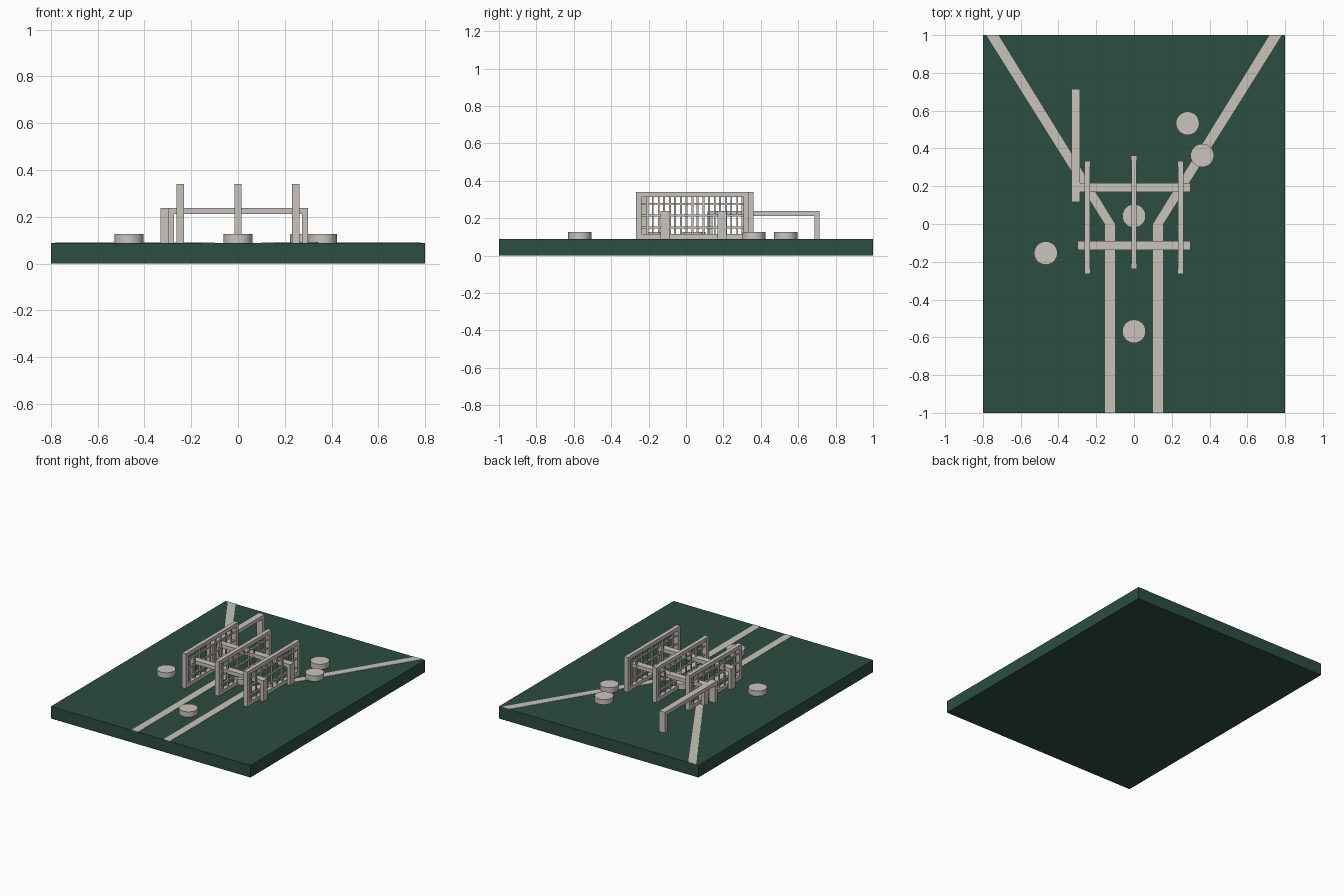
import bpy
import bmesh
from mathutils import Matrix, Vector

cube = bpy.data.objects.get("Cube")
if cube:
    bpy.data.objects.remove(cube, do_unlink=True)


def material(name, rgb):
    mat = bpy.data.materials.new(name)
    mat.use_nodes = True
    mat.diffuse_color = (*rgb, 1)
    mat.node_tree.nodes["Principled BSDF"].inputs["Base Color"].default_value = (*rgb, 1)
    return mat


GREEN = material("dark green", (0.025, 0.075, 0.053))
STONE = material("warm pale grey", (0.60, 0.55, 0.51))
PAINT = material("cream paint", (0.58, 0.55, 0.48))

FLOOR = 0.088


def add_box(bm, x, y, z):
    """Add a box from three (low, high) ranges."""
    size = [hi - lo for lo, hi in (x, y, z)]
    mid = Vector([(lo + hi) / 2 for lo, hi in (x, y, z)])
    bmesh.ops.create_cube(bm, size=1, matrix=Matrix.Translation(mid) @ Matrix.Diagonal((*size, 1)))


def around(c, width):
    return (c - width / 2, c + width / 2)


def finish(name, bm, mat):
    mesh = bpy.data.meshes.new(name)
    bmesh.ops.recalc_face_normals(bm, faces=bm.faces)
    bm.to_mesh(mesh)
    bm.free()
    mesh.materials.append(mat)
    obj = bpy.data.objects.new(name, mesh)
    bpy.context.collection.objects.link(obj)
    return obj


# Ground slab
bm = bmesh.new()
add_box(bm, (-0.8, 0.8), (-1, 1), (0, FLOOR))
finish("ground_slab", bm, GREEN)

# Painted lines: straight lane, then splaying out to the back corners
for side, label in ((1, "left"), (-1, "right")):
    bm = bmesh.new()
    path = ((0.101, 0.154, -1), (0.101, 0.154, 0), (0.718, 0.782, 1))
    rows = [[bm.verts.new((side * x, y, FLOOR + 0.002)) for x in (a, b)] for a, b, y in path]
    faces = [bm.faces.new((p[0], p[1], q[1], q[0])) for p, q in zip(rows, rows[1:])]
    solid = bmesh.ops.extrude_face_region(bm, geom=faces)
    for v in solid["geom"]:
        if isinstance(v, bmesh.types.BMVert):
            v.co.z = FLOOR - 0.001
    finish("painted_line_" + label, bm, PAINT)


# Lattice gates: two posts, two rails and a thin grid
def gate(name, x, y0):
    length, top, post = 0.6, 0.34, 0.027
    y1 = y0 + length
    bm = bmesh.new()
    for lo in (y0, y1 - post):
        add_box(bm, around(x, 0.032), (lo, lo + post), (FLOOR, top))
    for lo in (FLOOR, top - post):
        add_box(bm, around(x, 0.028), (y0 + post, y1 - post), (lo, lo + post))
    for i in range(1, 10):
        add_box(bm, around(x, 0.01), around(y0 + length * i / 10, 0.01), (FLOOR + 0.01, top - 0.01))
    for i in range(1, 4):
        z = FLOOR + (top - FLOOR) * i / 4
        add_box(bm, around(x, 0.012), (y0 + 0.01, y1 - 0.01), around(z, 0.01))
    finish(name, bm, STONE)


gate("left_gate", 0.247, -0.266)
gate("middle_gate", 0, -0.238)
gate("right_gate", -0.247, -0.266)


# Low hurdles: a flat bar on two legs
def hurdle(name, x, y, along_x):
    top, bar = 0.238, 0.027
    bm = bmesh.new()
    add_box(bm, x, y, (top - bar, top))
    span = x if along_x else y
    for leg in ((span[0], span[0] + bar), (span[1] - bar, span[1])):
        add_box(bm, leg if along_x else x, y if along_x else leg, (FLOOR, top - bar))
    finish(name, bm, STONE)


hurdle("front_crossbar", (-0.3, 0.3), around(-0.113, 0.048), True)
hurdle("back_crossbar", (-0.3, 0.3), around(0.193, 0.048), True)
hurdle("side_hurdle", around(-0.309, 0.046), (0.116, 0.715), False)

# Round discs resting on the slab
spots = ((0.284, 0.533), (0.361, 0.363), (0, 0.043), (-0.467, -0.154), (0, -0.568))
for number, (x, y) in enumerate(spots, 1):
    bm = bmesh.new()
    bmesh.ops.create_cone(bm, cap_ends=True, segments=32, radius1=0.062, radius2=0.062, depth=0.038,
                          matrix=Matrix.Translation((x, y, FLOOR + 0.019)))
    disc = finish("disc_%d" % number, bm, STONE)
    for poly in disc.data.polygons:
        poly.use_smooth = len(poly.vertices) == 4
    for edge in disc.data.edges:
        a, b = (disc.data.vertices[i].co.z for i in edge.vertices)
        edge.use_edge_sharp = abs(a - b) < 0.001
